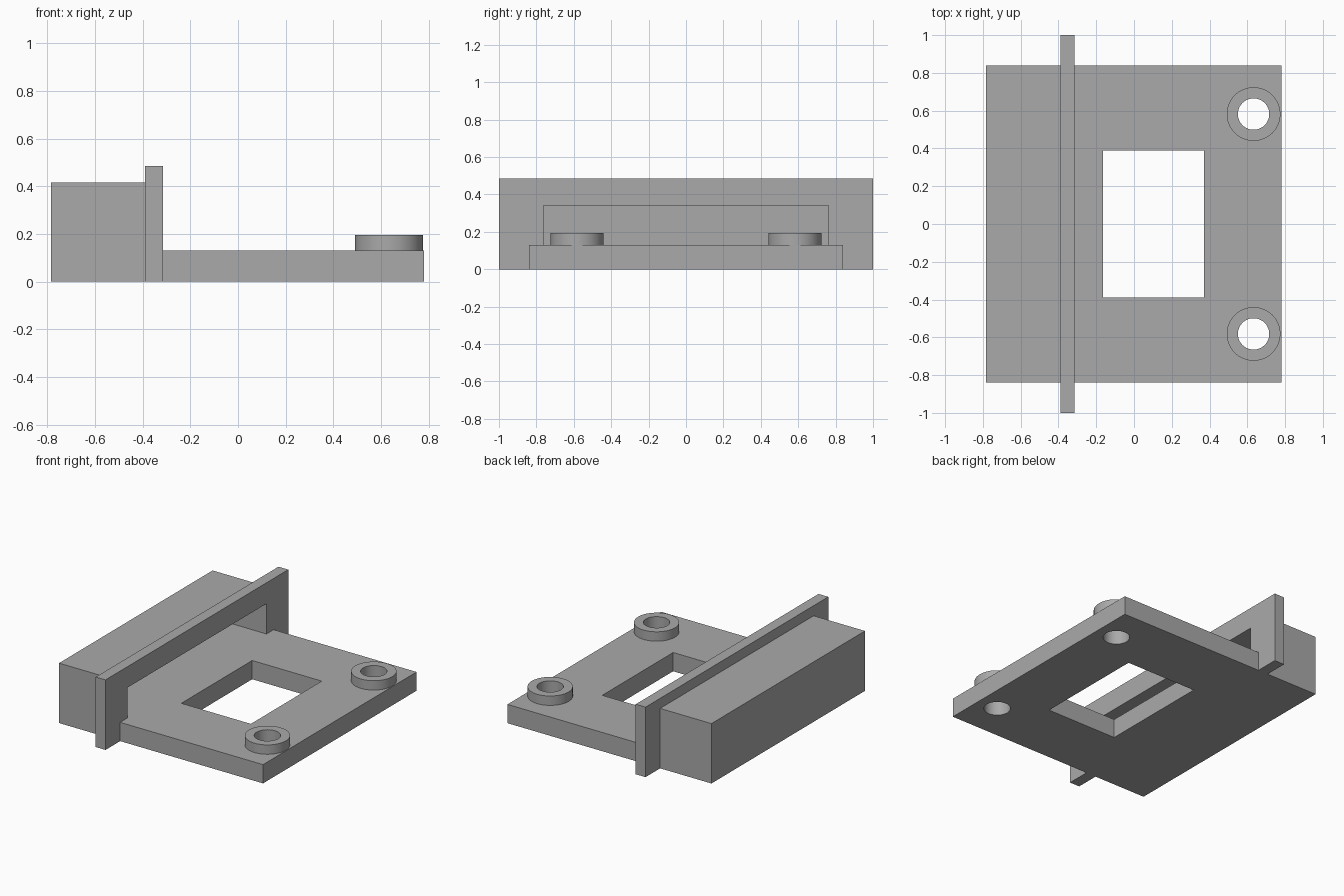
import bpy, bmesh, math

cube = bpy.data.objects.get("Cube")
if cube:
    bpy.data.objects.remove(cube, do_unlink=True)

grey = bpy.data.materials.new("mid grey")
grey.use_nodes = True
colour = (0.4, 0.4, 0.4, 1)
grey.diffuse_color = colour
grey.node_tree.nodes["Principled BSDF"].inputs["Base Color"].default_value = colour

PLATE_TOP, ROOF = 0.13, 0.34
FLANGE_BACK, FLANGE_FRONT = -0.39, -0.315
BOSS_X, BOSS_Y, HOLE_R, BOSS_R = 0.633, 0.582, 0.083, 0.142


def finish(name, bm):
    bmesh.ops.recalc_face_normals(bm, faces=bm.faces)
    mesh = bpy.data.meshes.new(name)
    bm.to_mesh(mesh)
    bm.free()
    obj = bpy.data.objects.new(name, mesh)
    bpy.context.collection.objects.link(obj)
    mesh.materials.append(grey)
    return obj


def prism(name, profile, y0, y1):
    """Extrude an xz profile along y."""
    bm = bmesh.new()
    face = bm.faces.new([bm.verts.new((x, y0, z)) for x, z in profile])
    ext = bmesh.ops.extrude_face_region(bm, geom=[face])["geom"]
    bmesh.ops.translate(bm, vec=(0, y1 - y0, 0),
                        verts=[v for v in ext if isinstance(v, bmesh.types.BMVert)])
    return finish(name, bm)


def box(name, x0, x1, half_y, z0, z1):
    return prism(name, [(x0, z0), (x1, z0), (x1, z1), (x0, z1)], -half_y, half_y)


def lathe(name, profile, x, y):
    """Spin a closed (radius, z) profile around a vertical axis."""
    bm = bmesh.new()
    verts = [bm.verts.new((x + r, y, z)) for r, z in profile]
    edges = [bm.edges.new((a, b)) for a, b in zip(verts, verts[1:] + verts[:1])]
    bmesh.ops.spin(bm, geom=verts + edges, cent=(x, y, 0), axis=(0, 0, 1),
                   angle=math.tau, steps=64, use_merge=True)
    bmesh.ops.remove_doubles(bm, verts=bm.verts, dist=1e-5)
    return finish(name, bm)


def hole_cutter(x, y):
    bm = bmesh.new()
    bmesh.ops.create_cone(bm, cap_ends=True, segments=64, radius1=HOLE_R,
                          radius2=HOLE_R, depth=1)
    bmesh.ops.translate(bm, vec=(x, y, 0), verts=bm.verts)
    return finish("hole_cutter", bm)


def select(obj):
    bpy.ops.object.select_all(action='DESELECT')
    obj.select_set(True)
    bpy.context.view_layer.objects.active = obj


def cut(obj, cutter):
    cutter.hide_render = True
    mod = obj.modifiers.new("cut", 'BOOLEAN')
    mod.operation, mod.solver, mod.object = 'DIFFERENCE', 'EXACT', cutter
    select(obj)
    bpy.ops.object.modifier_apply(modifier=mod.name)
    bpy.data.objects.remove(cutter, do_unlink=True)


def smooth(obj):
    select(obj)
    bpy.ops.object.shade_smooth_by_angle(angle=math.radians(30))


# Base plate and rear housing in one piece
body = prism("base_and_housing",
             [(-0.783, 0), (0.78, 0), (0.78, PLATE_TOP), (FLANGE_BACK, PLATE_TOP),
              (FLANGE_BACK, 0.415), (-0.783, 0.415)], -0.84, 0.84)
cut(body, box("cavity_cutter", -0.705, -0.35, 0.762, PLATE_TOP, ROOF))
cut(body, box("window_cutter", -0.163, 0.37, 0.388, -0.5, 0.5))

# Upright flange, open for the cavity and the plate
flange = box("flange", FLANGE_BACK, FLANGE_FRONT, 1.0, 0, 0.485)
cut(flange, box("opening_cutter", -0.5, -0.2, 0.762, 0.05, ROOF))
cut(flange, box("plate_cutter", -0.5, -0.2, 0.84, -0.1, PLATE_TOP))

# Mounting bosses with through holes
for side, y in (("front", -BOSS_Y), ("back", BOSS_Y)):
    cut(body, hole_cutter(BOSS_X, y))
    boss = lathe(side + "_boss", [(HOLE_R, PLATE_TOP), (BOSS_R, PLATE_TOP),
                                  (BOSS_R, 0.195), (HOLE_R, 0.195)], BOSS_X, y)
    smooth(boss)
smooth(body)
